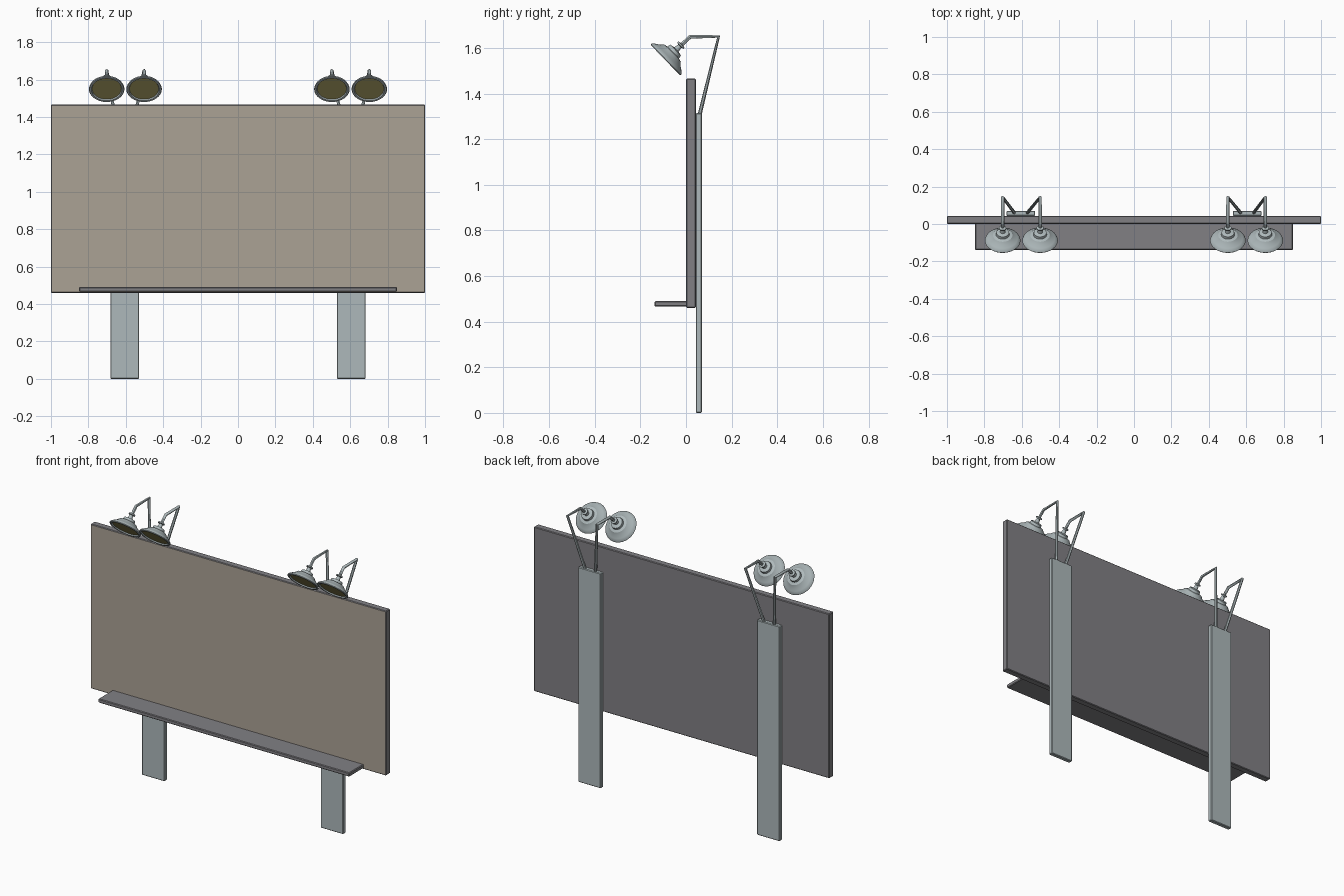
import bpy, bmesh, math
from mathutils import Matrix, Vector

if "Cube" in bpy.data.objects:
    bpy.data.objects.remove(bpy.data.objects["Cube"])


def material(name, rgb):
    m = bpy.data.materials.new(name)
    lin = [(c / 255 / 12.92) if c < 11 else ((c / 255 + 0.055) / 1.055) ** 2.4 for c in rgb]
    m.diffuse_color = (*lin, 1)
    m.use_nodes = True
    m.node_tree.nodes["Principled BSDF"].inputs["Base Color"].default_value = m.diffuse_color
    return m


DARK = material("dark_grey", (129, 128, 132))
BEIGE = material("beige_panel", (171, 162, 149))
STEEL = material("light_steel", (174, 185, 187))
GLASS = material("olive_glass", (158, 150, 92))


def add_object(name, bm, mats):
    me = bpy.data.meshes.new(name)
    bmesh.ops.recalc_face_normals(bm, faces=bm.faces)
    bm.to_mesh(me)
    bm.free()
    for m in mats:
        me.materials.append(m)
    ob = bpy.data.objects.new(name, me)
    bpy.context.collection.objects.link(ob)
    return ob


def box(name, lo, hi, mats, bevel=0.004):
    lo, hi = Vector(lo), Vector(hi)
    bm = bmesh.new()
    bmesh.ops.create_cube(bm, size=1)
    for v in bm.verts:
        v.co = Vector([(lo[i] + hi[i]) / 2 + v.co[i] * (hi[i] - lo[i]) for i in range(3)])
    bmesh.ops.bevel(bm, geom=bm.edges[:], offset=bevel, segments=1, affect='EDGES')
    return add_object(name, bm, mats)


def smooth(ob, angle=30):
    bpy.ops.object.select_all(action='DESELECT')
    ob.select_set(True)
    bpy.context.view_layer.objects.active = ob
    bpy.ops.object.shade_smooth_by_angle(angle=math.radians(angle))


def tube(name, pts, radius):
    cu = bpy.data.curves.new(name, 'CURVE')
    cu.dimensions = '3D'
    cu.bevel_depth = radius
    cu.bevel_resolution = 1
    cu.use_fill_caps = True
    sp = cu.splines.new('POLY')
    sp.points.add(len(pts) - 1)
    for p, co in zip(sp.points, pts):
        p.co = (*co, 1)
    cu.materials.append(STEEL)
    ob = bpy.data.objects.new(name, cu)
    bpy.context.collection.objects.link(ob)
    bpy.ops.object.select_all(action='DESELECT')
    ob.select_set(True)
    bpy.context.view_layer.objects.active = ob
    bpy.ops.object.convert(target='MESH')
    smooth(bpy.context.view_layer.objects.active, 50)


# lamp outline: (radius, distance along axis), from glass edge over the rim to the neck
PROFILE = [(0.078, 0.006), (0.082, -0.001), (0.092, -0.001), (0.095, 0.003), (0.092, 0.010),
           (0.079, 0.020), (0.064, 0.030), (0.052, 0.043), (0.036, 0.047), (0.034, 0.062),
           (0.014, 0.066), (0.010, 0.088), (0.019, 0.090), (0.019, 0.097), (0.008, 0.100)]


def lamp(name, x):
    n = 32
    bm = bmesh.new()
    rings = [[bm.verts.new((r * math.cos(2 * math.pi * i / n), r * math.sin(2 * math.pi * i / n), t))
              for i in range(n)] for r, t in PROFILE]
    for a, b in zip(rings, rings[1:]):
        for i in range(n):
            bm.faces.new((a[i], a[(i + 1) % n], b[(i + 1) % n], b[i]))
    glass = bm.faces.new(rings[0])
    glass.material_index = 1
    bm.faces.new(rings[-1])
    bm.transform(Matrix.Translation((x, -0.090, 1.547)) @ Matrix.Rotation(math.radians(-46), 4, 'X'))
    smooth(add_object(name, bm, [STEEL, GLASS]))


# billboard with beige front face
board = box("board", (-1, 0.001, 0.46), (1, 0.043, 1.466), [DARK, BEIGE])
for p in board.data.polygons:
    if p.normal.y < -0.9:
        p.material_index = 1

# ledge under the board front
box("ledge", (-0.85, -0.138, 0.466), (0.85, 0.003, 0.490), [DARK])

for side, s in (("left", -1), ("right", 1)):
    # flat support post
    a, b = sorted((s * 0.528, s * 0.682))
    box(side + "_post", (a, 0.043, 0), (b, 0.070, 1.315), [STEEL])
    # two lamps on bent arms
    for pos, lx, bx in (("inner", 0.502, 0.572), ("outer", 0.702, 0.638)):
        x = s * lx
        tube(f"{side}_{pos}_arm",
             [(s * bx, 0.058, 1.30), (x, 0.143, 1.650), (x, 0.018, 1.648),
              (x, -0.020, 1.613)], 0.009)
        lamp(f"{side}_{pos}_lamp", x)
